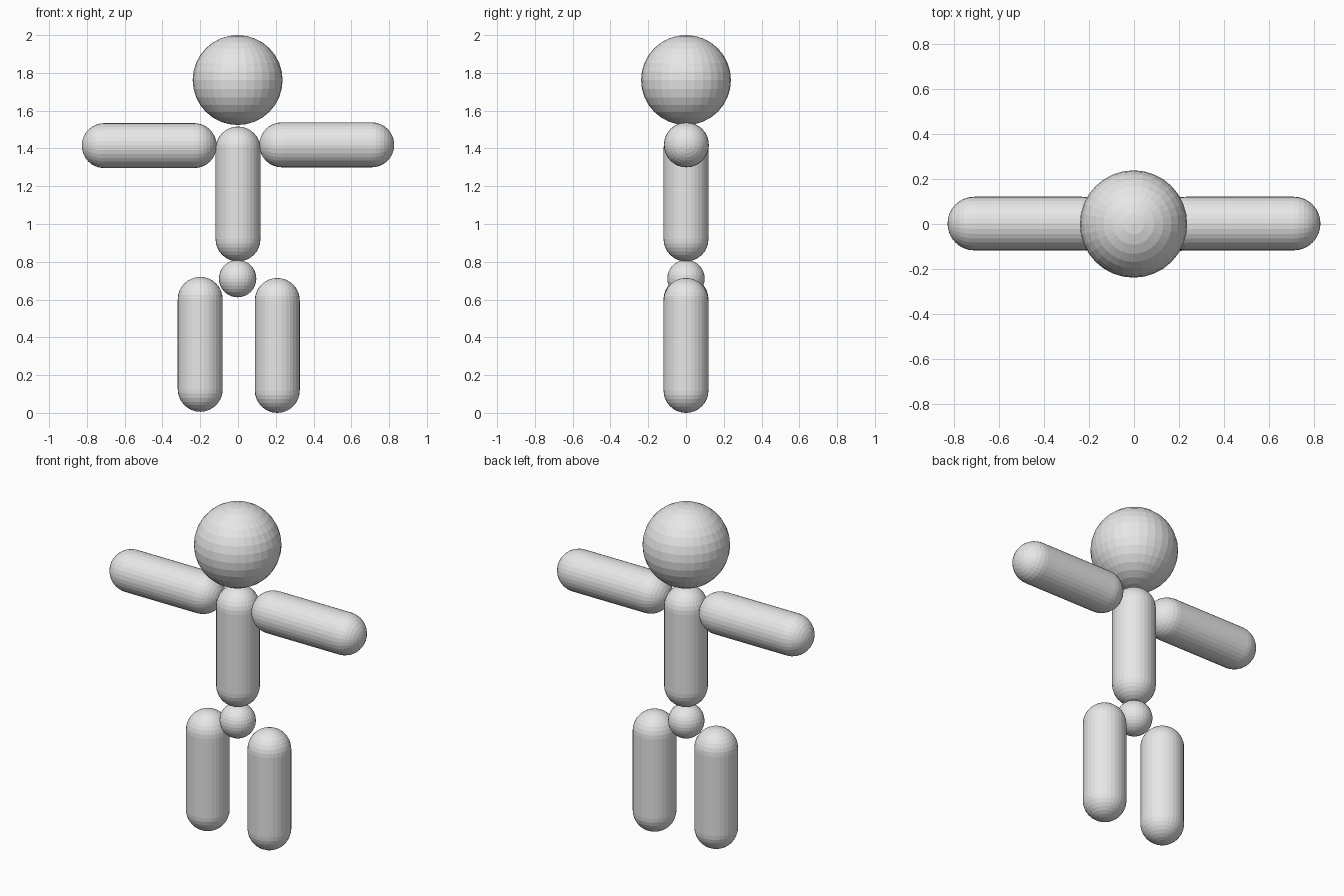
import bpy, bmesh, math
from mathutils import Matrix, Vector

if "Cube" in bpy.data.objects:
    bpy.data.objects.remove(bpy.data.objects["Cube"])

R = 0.119          # limb radius; the head is twice this
SEG, RINGS = 32, 8  # sides around, rings per half sphere

grey = bpy.data.materials.new("plain grey")
grey.diffuse_color = (0.8, 0.8, 0.8, 1)
grey.use_nodes = True
grey.node_tree.nodes["Principled BSDF"].inputs["Base Color"].default_value = grey.diffuse_color


def capsule(name, centre, radius, straight=0.0, axis="Z"):
    """Spin a rounded profile; straight = 0 gives a sphere."""
    bm = bmesh.new()
    h = straight / 2
    arc = [math.pi / 2 * i / RINGS for i in range(RINGS + 1)]
    half = [(radius * math.sin(a), radius * math.cos(a) + h) for a in arc]
    profile = half + [(x, -z) for x, z in reversed(half)]
    verts = [bm.verts.new((x, 0, z)) for x, z in profile]
    edges = [bm.edges.new(pair) for pair in zip(verts, verts[1:])]
    bmesh.ops.spin(bm, geom=verts + edges, axis=(0, 0, 1), cent=(0, 0, 0),
                   angle=math.tau, steps=SEG, use_duplicate=False)
    bmesh.ops.remove_doubles(bm, verts=bm.verts, dist=1e-5)
    bmesh.ops.recalc_face_normals(bm, faces=bm.faces)
    if axis == "X":
        bm.transform(Matrix.Rotation(math.pi / 2, 4, "Y"))
    mesh = bpy.data.meshes.new(name)
    bm.to_mesh(mesh)
    bm.free()
    mesh.materials.append(grey)
    obj = bpy.data.objects.new(name, mesh)
    obj.location = Vector(centre)
    bpy.context.collection.objects.link(obj)


# Head, torso and hip ball
capsule("head", (-0.002, 0, 1.762), 2 * R)
capsule("torso", (0, 0, 1.159), R, 4 * R)
capsule("hip_ball", (-0.002, 0, 0.711), 0.099)

# Arms lie along x, legs stand upright; the pairs differ very slightly in height
for side, s, arm_z, leg_x, leg_z in (("left", -1, 1.415, -0.2, 0.363),
                                     ("right", 1, 1.419, 0.208, 0.357)):
    capsule(side + "_arm", (s * 0.47, 0.002, arm_z), R, 4 * R, "X")
    capsule(side + "_leg", (leg_x, 0, leg_z), R, 4 * R)
